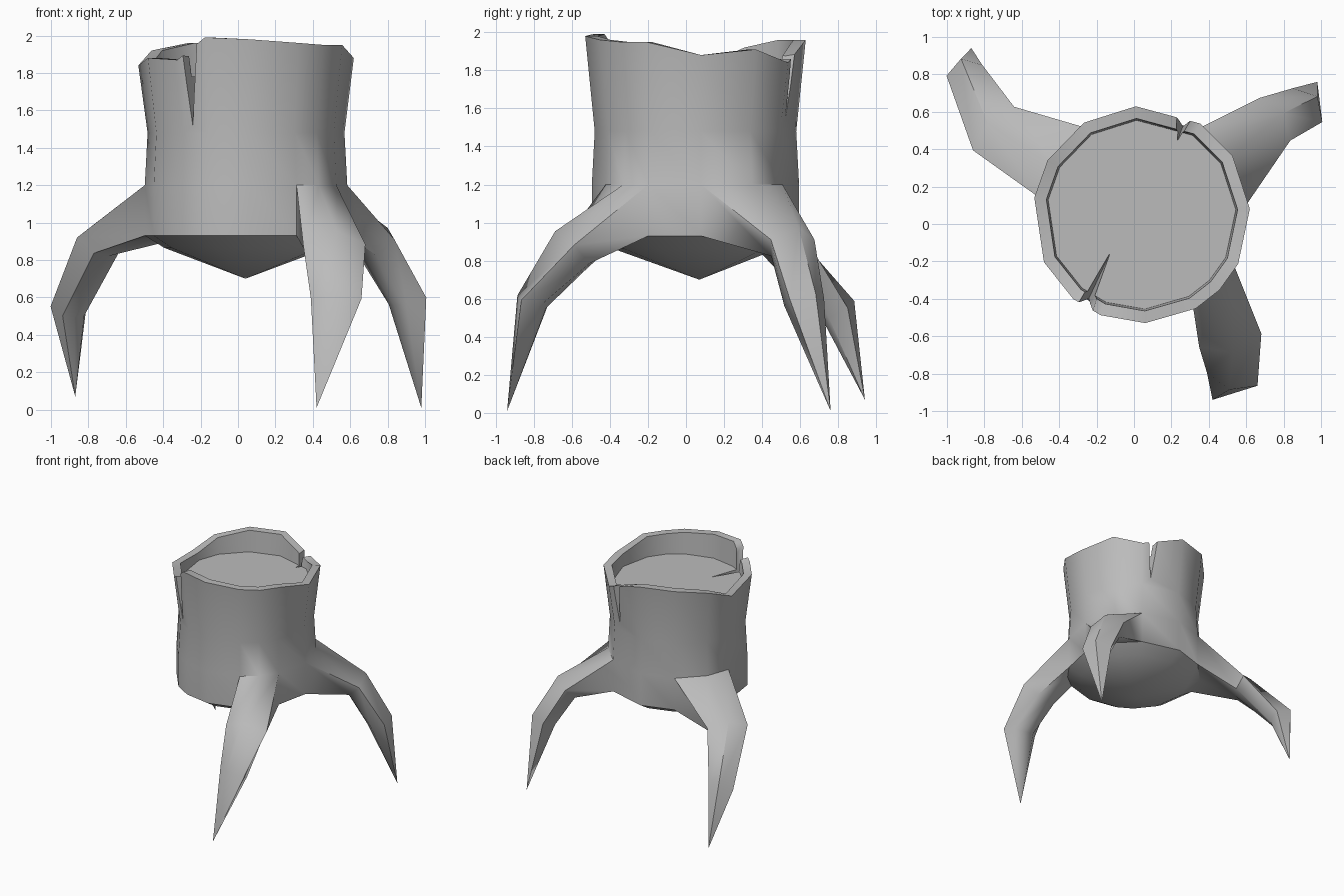
import bpy, bmesh
from math import cos, sin, radians
from mathutils import Vector

if "Cube" in bpy.data.objects:
    bpy.data.objects.remove(bpy.data.objects["Cube"])

bark = bpy.data.materials.new("grey_bark")
bark.use_nodes = True
bark.diffuse_color = (0.5, 0.5, 0.5, 1)
bark.node_tree.nodes["Principled BSDF"].inputs["Base Color"].default_value = (0.5, 0.5, 0.5, 1)

CENTRE = Vector((0.04, 0.05, 0))
UP = Vector((0, 0, 1))
# Column angle and rim height around the trunk
RIM = [(3, 1.88), (33, 1.91), (57, 1.84), (93, 1.96), (122, 1.96), (150, 1.92), (171, 1.84),
       (206, 1.88), (231, 1.87), (248, 1.99), (272, 1.98), (300, 1.96), (316, 1.95), (333, 1.95)]
N = len(RIM)
# Middle column of each root -> (centre, half width, half height) sections and tip
ROOTS = {
    12: ([((0.51, -0.60, 0.86), 0.17, 0.13), ((0.53, -0.81, 0.585), 0.14, 0.085)], (0.42, -0.94, 0.01)),
    1: ([((0.74, 0.55, 0.89), 0.14, 0.11), ((0.91, 0.62, 0.59), 0.12, 0.10)], (0.98, 0.76, 0.01)),
    5: ([((-0.74, 0.50, 0.90), 0.16, 0.10), ((-0.90, 0.80, 0.54), 0.10, 0.10)], (-0.87, 0.94, 0.07)),
}
SECTION = [(-1, 0.25), (0, 1), (1, 0.25), (0.6, -0.8), (0, -1), (-0.6, -0.8)]


def ring(bm, radius, height=None):
    return [bm.verts.new(CENTRE + Vector((radius * cos(radians(a)), radius * sin(radians(a)),
            height if height else z))) for a, z in RIM]


def band(bm, a, b, skip=()):
    n = len(a)
    for i in range(n):
        if i not in skip:
            bm.faces.new((a[i], a[(i + 1) % n], b[(i + 1) % n], b[i]))


def fan(bm, loop, tip):
    point = bm.verts.new(tip)
    for i in range(len(loop)):
        bm.faces.new((loop[i], loop[(i + 1) % len(loop)], point))


# Trunk shell with a sunken top and a pointed underside
bm = bmesh.new()
inner_floor, inner_rim, rim = ring(bm, 0.505, 1.78), ring(bm, 0.515), ring(bm, 0.58)
waist, shoulder, hip = ring(bm, 0.53, 1.48), ring(bm, 0.545, 1.2), ring(bm, 0.545, 0.93)
under = ring(bm, 0.44, 0.865)
bm.faces.new(inner_floor)
openings = [j for m in ROOTS for j in (m - 1, m)]
band(bm, inner_floor, inner_rim)
band(bm, inner_rim, rim)
band(bm, rim, waist)
band(bm, waist, shoulder)
band(bm, shoulder, hip, openings)
band(bm, hip, under)
fan(bm, under, (0.04, 0.07, 0.70))

# Roots grow out of the openings in the trunk
for m, (sections, tip) in ROOTS.items():
    cols = [m + 1, m, m - 1]
    loop = [shoulder[c % N] for c in cols] + [hip[c % N] for c in reversed(cols)]
    start = sum((v.co for v in loop), Vector()) / len(loop)
    path = [start] + [Vector(s[0]) for s in sections] + [Vector(tip)]
    for k, (c, w, h) in enumerate(sections, 1):
        along = (path[k + 1] - path[k - 1]).normalized()
        side = along.cross(UP).normalized()
        top = side.cross(along)
        new = [bm.verts.new(path[k] + side * w * s + top * h * t) for s, t in SECTION]
        band(bm, loop, new)
        loop = new
    fan(bm, loop, tip)

bmesh.ops.recalc_face_normals(bm, faces=bm.faces[:])
mesh = bpy.data.meshes.new("tree_stump")
bm.to_mesh(mesh)
bm.free()
stump = bpy.data.objects.new("tree_stump", mesh)
bpy.context.collection.objects.link(stump)
mesh.materials.append(bark)
bpy.context.view_layer.objects.active = stump
stump.select_set(True)


def split(name, left, right, inner, inner_z, foot, foot_z):
    """Cut a wedge-shaped crack down through the rim."""
    bm = bmesh.new()
    for x, y, z in [(*left, 2.1), (*right, 2.1), (*inner, 2.1), (*inner, inner_z), (*foot, foot_z)]:
        bm.verts.new((x, y, z))
    bmesh.ops.convex_hull(bm, input=bm.verts[:])
    bmesh.ops.recalc_face_normals(bm, faces=bm.faces[:])
    me = bpy.data.meshes.new(name)
    bm.to_mesh(me)
    bm.free()
    me.materials.append(bark)
    cutter = bpy.data.objects.new(name, me)
    cutter.hide_render = True
    bpy.context.collection.objects.link(cutter)
    mod = stump.modifiers.new(name, 'BOOLEAN')
    mod.operation, mod.solver, mod.object = 'DIFFERENCE', 'EXACT', cutter
    bpy.ops.object.modifier_apply(modifier=name)
    bpy.data.objects.remove(cutter)


split("front_crack", (-0.33, -0.44), (-0.22, -0.50), (-0.13, -0.16), 1.77, (-0.27, -0.46), 1.45)
split("back_crack", (0.21, 0.62), (0.34, 0.59), (0.23, 0.44), 1.79, (0.28, 0.57), 1.40)

bpy.ops.object.shade_smooth_by_angle(angle=radians(50))
